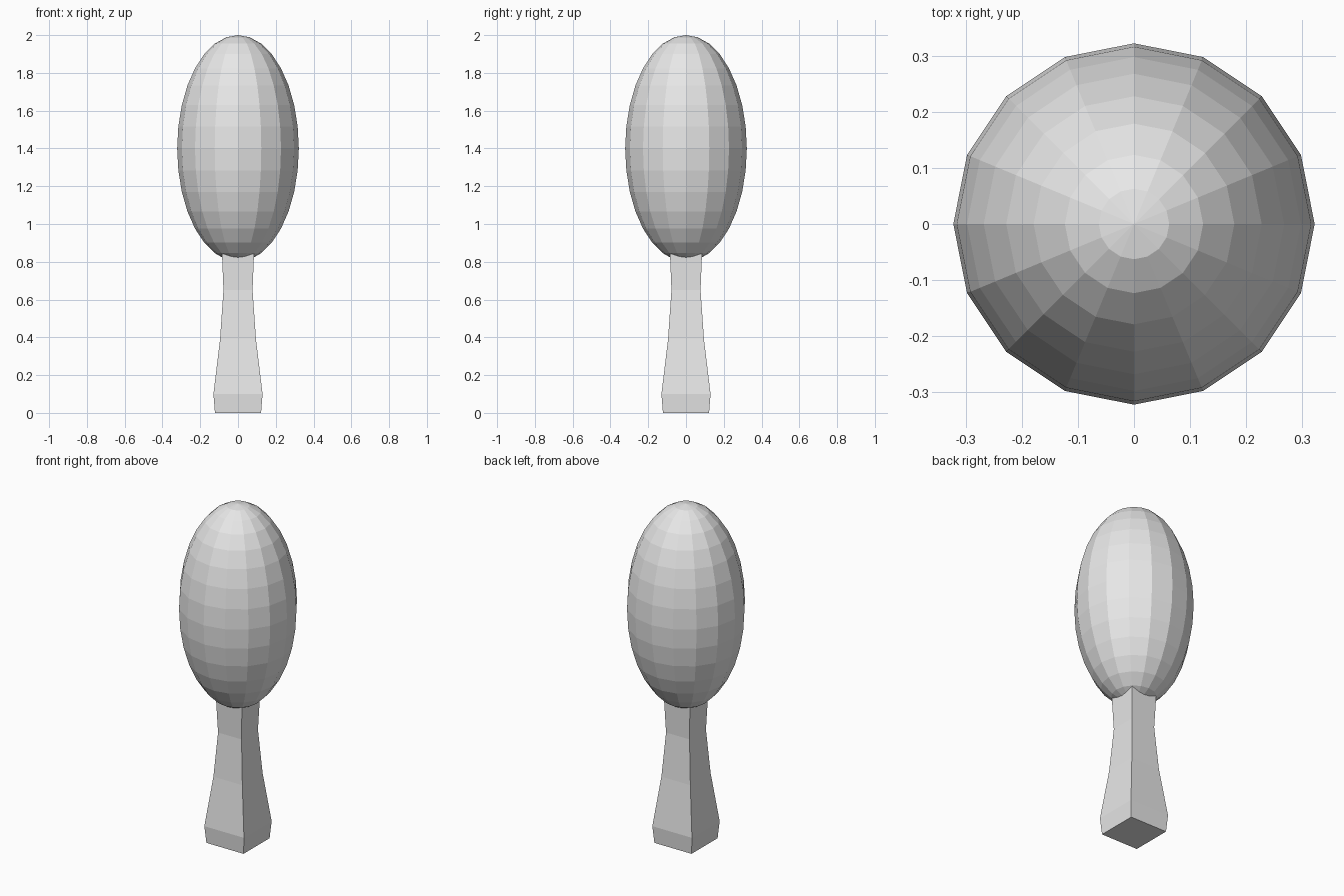
import bpy
import bmesh
from mathutils import Matrix

if "Cube" in bpy.data.objects:
    bpy.data.objects.remove(bpy.data.objects["Cube"])

# Plain grey surface
grey = bpy.data.materials.new("light_grey")
grey.use_nodes = True
grey.diffuse_color = (0.8, 0.8, 0.8, 1)
grey.node_tree.nodes["Principled BSDF"].inputs["Base Color"].default_value = grey.diffuse_color


def add_object(name, bm):
    bmesh.ops.recalc_face_normals(bm, faces=bm.faces)
    mesh = bpy.data.meshes.new(name)
    bm.to_mesh(mesh)
    bm.free()
    mesh.materials.append(grey)
    obj = bpy.data.objects.new(name, mesh)
    bpy.context.collection.objects.link(obj)
    return obj


# Head: faceted egg-shaped ellipsoid
bm = bmesh.new()
bmesh.ops.create_uvsphere(bm, u_segments=16, v_segments=16, radius=1)
bmesh.ops.transform(
    bm, verts=bm.verts,
    matrix=Matrix.Translation((0, 0, 1.4)) @ Matrix.Diagonal((0.322, 0.322, 0.6, 1)))
add_object("head", bm)

# Handle: square sections (height, half width), top end sunk into the head
sections = [(0, 0.122), (0.1, 0.13), (0.39, 0.095), (0.65, 0.077), (0.9, 0.087)]
bm = bmesh.new()
rings = [[bm.verts.new((sx * w, sy * w, z))
          for sx, sy in ((-1, -1), (1, -1), (1, 1), (-1, 1))]
         for z, w in sections]
for low, high in zip(rings, rings[1:]):
    for i in range(4):
        j = (i + 1) % 4
        bm.faces.new((low[i], low[j], high[j], high[i]))
bm.faces.new(rings[0])
bm.faces.new(rings[-1])
add_object("handle", bm)
